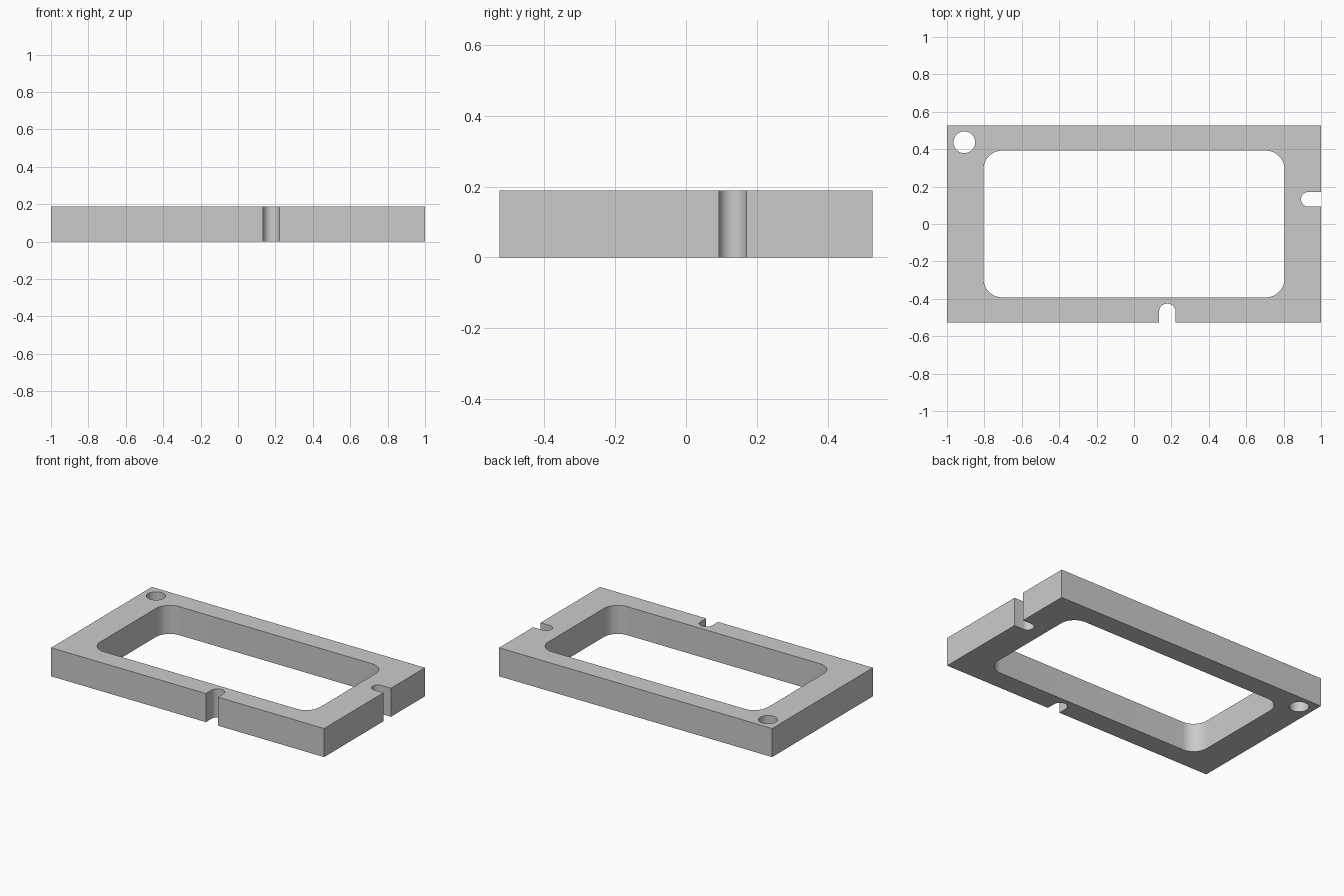
import bpy, bmesh
from math import sin, cos, radians

if "Cube" in bpy.data.objects:
    bpy.data.objects.remove(bpy.data.objects["Cube"], do_unlink=True)

HX, HY, HEIGHT = 1.0, 0.527, 0.189


def arc(cx, cy, r, start, end, steps):
    """Points along a circular arc, angles in degrees."""
    angles = [radians(start + (end - start) * i / steps) for i in range(steps + 1)]
    return [(cx + r * cos(a), cy + r * sin(a)) for a in angles]


# Outer outline with a round-ended slot in the front and the left edge
fx, fr, ftip = 0.178, 0.044, -0.425
sy, sr, stip = 0.132, 0.039, 0.893
outer = [(-HX, -HY), (fx - fr, -HY)]
outer += arc(fx, ftip - fr, fr, 180, 0, 24)
outer += [(fx + fr, -HY), (HX, -HY), (HX, sy - sr)]
outer += arc(stip + sr, sy, sr, 270, 90, 24)
outer += [(HX, sy + sr), (HX, HY), (-HX, HY)]

# Rounded window opening
wx, wy, wr = 0.805, 0.392, 0.1
window = []
for i, (sx, sgn) in enumerate([(1, 1), (-1, 1), (-1, -1), (1, -1)]):
    window += arc(sx * (wx - wr), sgn * (wy - wr), wr, 90 * i, 90 * i + 90, 16)

# Round corner hole
hole = arc(-0.907, 0.437, 0.058, 0, 360, 48)[:-1]

# Fill the flat profile and extrude it upwards
bm = bmesh.new()
edges = []
for loop in (outer, window, hole):
    verts = [bm.verts.new((x, y, 0)) for x, y in loop]
    edges += [bm.edges.new((v, verts[i - 1])) for i, v in enumerate(verts)]
bmesh.ops.triangle_fill(bm, edges=edges, use_beauty=True, use_dissolve=False)
top = bmesh.ops.extrude_face_region(bm, geom=bm.faces[:], use_keep_orig=True)
bmesh.ops.translate(bm, vec=(0, 0, HEIGHT),
                    verts=[g for g in top["geom"] if isinstance(g, bmesh.types.BMVert)])
bmesh.ops.recalc_face_normals(bm, faces=bm.faces[:])

mesh = bpy.data.meshes.new("frame_plate")
bm.to_mesh(mesh)
bm.free()
frame = bpy.data.objects.new("frame_plate", mesh)
bpy.context.collection.objects.link(frame)

# Single grey material
grey = bpy.data.materials.new("light_grey")
grey.use_nodes = True
colour = (0.6, 0.6, 0.6, 1)
grey.diffuse_color = colour
grey.node_tree.nodes["Principled BSDF"].inputs["Base Color"].default_value = colour
mesh.materials.append(grey)

# Smooth the round walls, keep the edges sharp
bpy.ops.object.select_all(action="DESELECT")
frame.select_set(True)
bpy.context.view_layer.objects.active = frame
bpy.ops.object.shade_smooth_by_angle(angle=radians(30))
